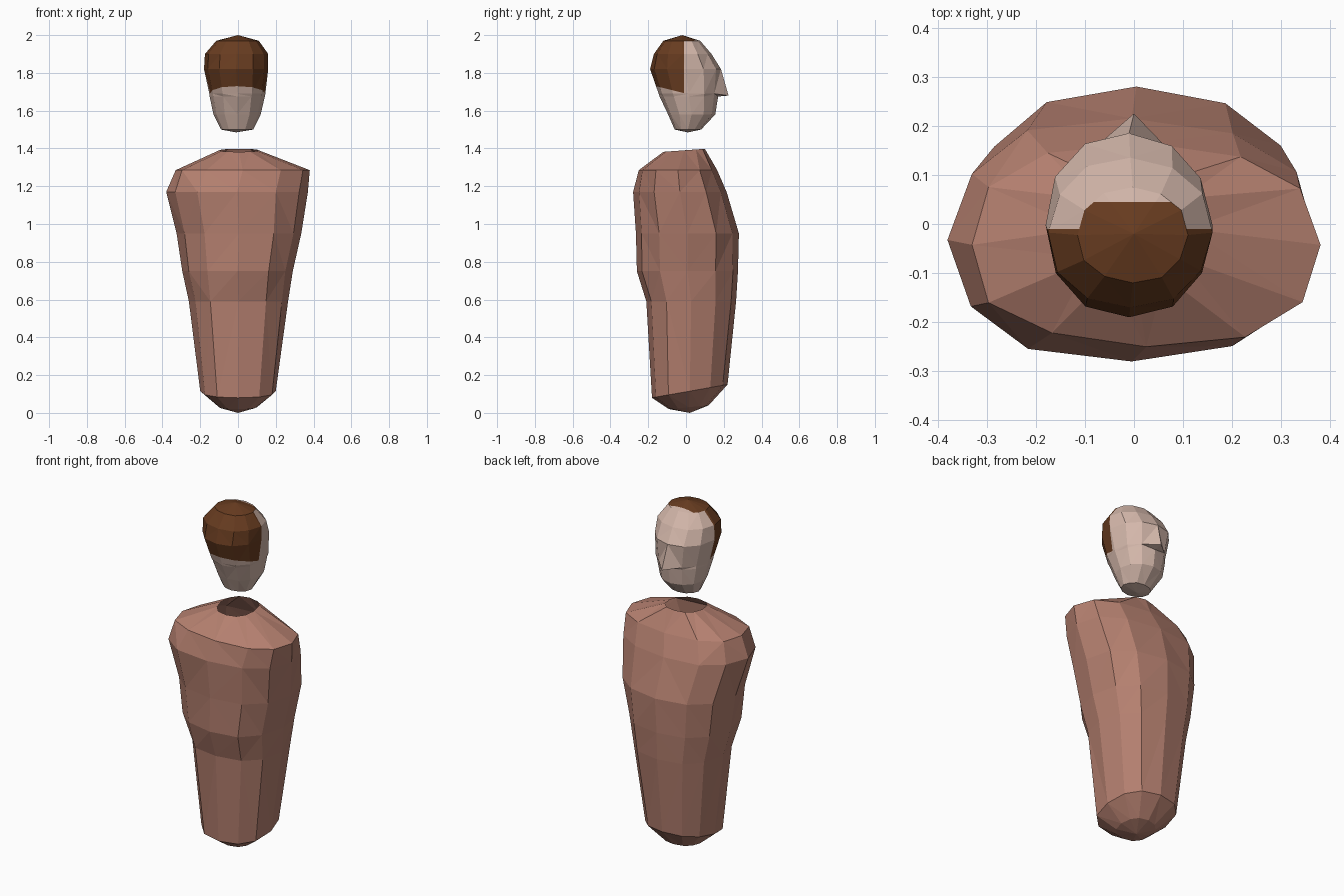
import bpy, bmesh, math, random
from mathutils import Vector

random.seed(4)
SIDES = 12

cube = bpy.data.objects.get("Cube")
if cube:
    bpy.data.objects.remove(cube, do_unlink=True)


def material(name, rgb):
    m = bpy.data.materials.new(name)
    m.use_nodes = True
    m.diffuse_color = (*rgb, 1)
    m.node_tree.nodes["Principled BSDF"].inputs["Base Color"].default_value = (*rgb, 1)
    return m


clay = material("clay_brown", (0.46, 0.215, 0.16))
skin = material("pale_skin", (0.65, 0.47, 0.40))
hair = material("dark_brown_hair", (0.138, 0.045, 0.0144))


def boxy(v, power):
    return math.copysign(abs(v) ** power, v)


def loft(bm, rings, power, jitter):
    """Join rings given as (z, left x, right x, front y, back y, tilt)."""
    loops = []
    for z, x0, x1, y0, y1, tilt in rings:
        loop = []
        for i in range(SIDES):
            a = math.tau * i / SIDES
            c, s = boxy(math.cos(a), power), boxy(math.sin(a), power)
            j = 1 + random.uniform(-jitter, jitter) * (i % 3 > 0)
            loop.append(bm.verts.new(((x0 + x1) / 2 + c * (x1 - x0) / 2 * j,
                                      (y0 + y1) / 2 + s * (y1 - y0) / 2 * j,
                                      z + s * tilt)))
        loops.append(loop)
    for low, high in zip(loops, loops[1:]):
        for i in range(SIDES):
            k = (i + 1) % SIDES
            bm.faces.new((low[i], low[k], high[k], high[i]))
    return loops


def fan(bm, loop, tip, up):
    """Close a ring with triangles meeting at one point."""
    centre = bm.verts.new(tip)
    for i in range(SIDES):
        a, b = loop[i], loop[(i + 1) % SIDES]
        bm.faces.new((a, b, centre) if up else (b, a, centre))


def finish(bm, name, mats):
    mesh = bpy.data.meshes.new(name)
    bm.to_mesh(mesh)
    bm.free()
    for m in mats:
        mesh.materials.append(m)
    obj = bpy.data.objects.new(name, mesh)
    bpy.context.collection.objects.link(obj)
    return obj


# Torso: tapered body, rounded underside, open neck
bm = bmesh.new()
loops = loft(bm, [
    (0.03, -0.10, 0.10, -0.09, 0.12, 0.01),
    (0.115, -0.20, 0.20, -0.18, 0.22, 0.035),
    (0.59, -0.26, 0.265, -0.21, 0.265, 0.0),
    (0.75, -0.295, 0.29, -0.26, 0.275, 0.0),
    (0.95, -0.325, 0.335, -0.265, 0.28, 0.0),
    (1.17, -0.38, 0.37, -0.28, 0.215, 0.0),
    (1.285, -0.33, 0.38, -0.25, 0.165, 0.0),
    (1.39, -0.10, 0.11, -0.12, 0.10, 0.008),
], 0.85, 0.025)
fan(bm, loops[0], (0, 0.02, 0), False)
bmesh.ops.triangulate(bm, faces=bm.faces[:])
finish(bm, "torso", [clay])

# Head: faceted egg with a pointed nose
bm = bmesh.new()
loops = loft(bm, [
    (1.50, -0.09, 0.08, -0.06, 0.08, 0.0),
    (1.58, -0.13, 0.12, -0.095, 0.155, 0.0),
    (1.675, -0.15, 0.142, -0.14, 0.17, 0.0),
    (1.69, -0.152, 0.145, -0.145, 0.172, 0.0),
    (1.82, -0.18, 0.16, -0.19, 0.185, 0.0),
    (1.90, -0.175, 0.16, -0.17, 0.135, 0.0),
    (1.97, -0.115, 0.11, -0.12, 0.075, 0.0),
], 0.95, 0.02)
nose = loops[3][SIDES // 4]
nose.co = Vector((0, 0.225, 1.68))
fan(bm, loops[0], (-0.01, 0.01, 1.485), False)
fan(bm, loops[-1], (0, -0.02, 2.0), True)
bmesh.ops.triangulate(bm, faces=bm.faces[:])

# Hairline: cut the surface, then colour by region
for co, no in (((0, -0.01, 0), (0, 1, 0)),
               ((0, 0.045, 0), (0, 1, 0)),
               ((0, 0, 1.69), (0, 0.25, 1))):
    geom = bm.verts[:] + bm.edges[:] + bm.faces[:]
    bmesh.ops.bisect_plane(bm, geom=geom, plane_co=co, plane_no=no, dist=1e-5)
for f in bm.faces:
    c = f.calc_center_median()
    behind_line = c.y < -0.01 or (c.y < 0.045 and c.z > 1.972)
    f.material_index = int(behind_line and c.z + 0.25 * c.y > 1.69)
finish(bm, "head", [skin, hair])
